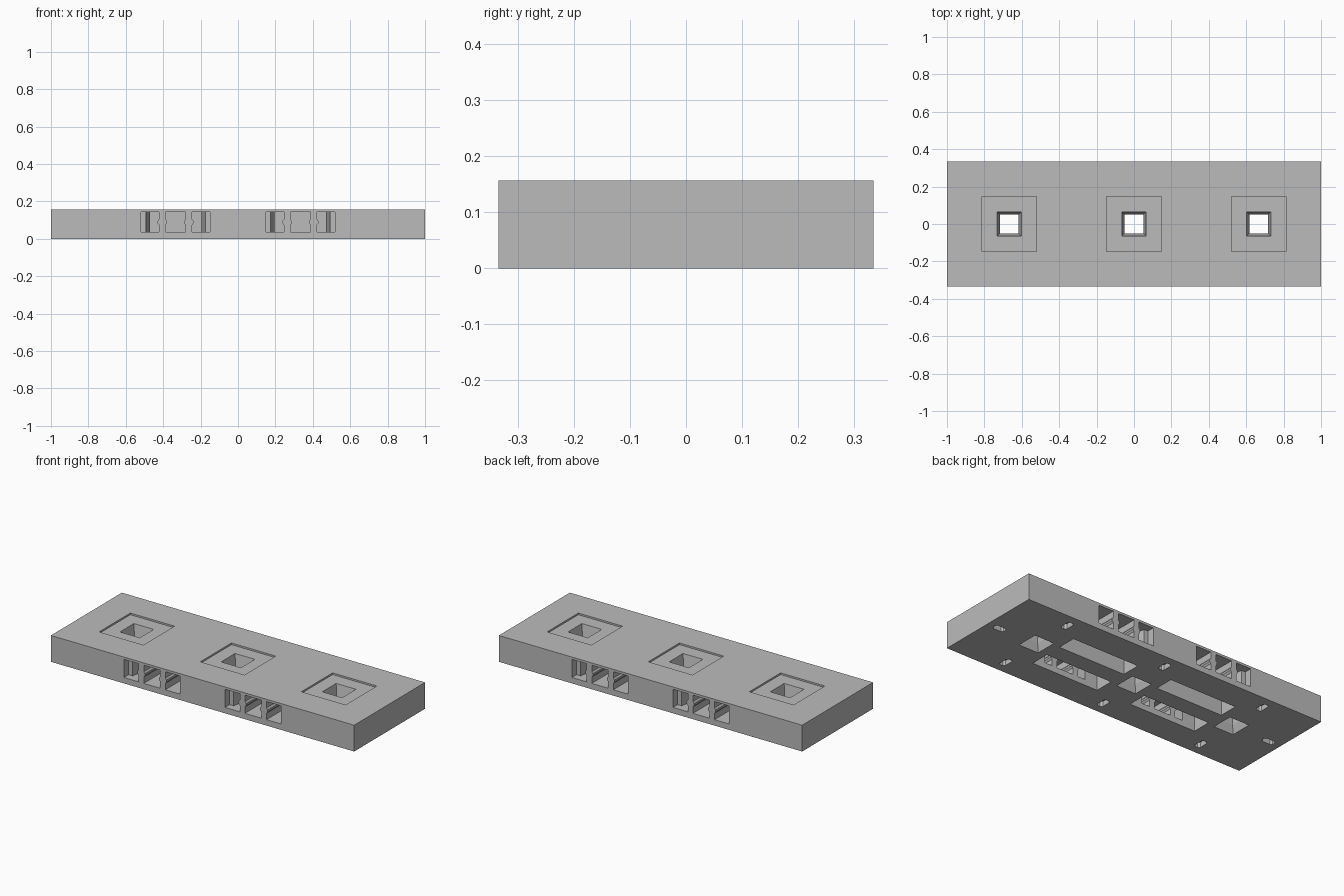
import bpy, bmesh
from mathutils import Vector

cube = bpy.data.objects.get("Cube")
if cube:
    bpy.data.objects.remove(cube, do_unlink=True)

HALF_L, HALF_W, HEIGHT = 1.0, 0.334, 0.157
PITCH = 0.667                      # spacing of the square sockets
LOW, HIGH = 0.035, 0.143           # window sill and head

grey = bpy.data.materials.new("plain grey")
grey.use_nodes = True
grey.diffuse_color = (0.5, 0.5, 0.5, 1)
grey.node_tree.nodes["Principled BSDF"].inputs["Base Color"].default_value = (0.5, 0.5, 0.5, 1)


def loft(name, rings):
    """Closed solid through rings that share one point count."""
    bm = bmesh.new()
    loops = [[bm.verts.new(p) for p in ring] for ring in rings]
    for a, b in zip(loops, loops[1:]):
        for i in range(len(a)):
            j = (i + 1) % len(a)
            bm.faces.new((a[i], a[j], b[j], b[i]))
    bm.faces.new(loops[0])
    bm.faces.new(loops[-1])
    bmesh.ops.recalc_face_normals(bm, faces=bm.faces)
    mesh = bpy.data.meshes.new(name)
    bm.to_mesh(mesh)
    bm.free()
    obj = bpy.data.objects.new(name, mesh)
    bpy.context.collection.objects.link(obj)
    return obj


def rect(cx, cy, hx, hy, z):
    return [(cx - hx, cy - hy, z), (cx + hx, cy - hy, z),
            (cx + hx, cy + hy, z), (cx - hx, cy + hy, z)]


def box(name, cx, cy, hx, hy, z0, z1):
    return loft(name, [rect(cx, cy, hx, hy, z0), rect(cx, cy, hx, hy, z1)])


block = box("block", 0, 0, HALF_L, HALF_W, 0, HEIGHT)
block.data.materials.append(grey)


def carve(cutter):
    """Subtract a cutter from the block and discard it."""
    cutter.data.materials.append(grey)
    cutter.hide_render = True
    mod = block.modifiers.new("carve", 'BOOLEAN')
    mod.operation = 'DIFFERENCE'
    mod.solver = 'EXACT'
    mod.object = cutter
    bpy.context.view_layer.objects.active = block
    bpy.ops.object.modifier_apply(modifier=mod.name)
    bpy.data.objects.remove(cutter, do_unlink=True)


def window_ring(x0, x1, y, wave0, wave1):
    """Upright window outline; sides next to a post bulge at mid height."""
    h = HIGH - LOW
    steps = [(0, 0), (0.35, 0), (0.45, 1), (0.55, 1), (0.65, 0), (1, 0)]
    side0 = [(x0 + wave0 * w, y, LOW + t * h) for t, w in steps]
    side1 = [(x1 - wave1 * w, y, LOW + t * h) for t, w in steps]
    return side0 + side1[::-1]


# Square sockets: shallow recess on top and a waisted through hole
for k in (-1, 0, 1):
    x = k * PITCH
    carve(box("recess", x, 0, 0.146, 0.147, 0.147, 0.2))
    carve(loft("hole", [rect(x, 0, s, s, z) for s, z in
                        ((0.068, -0.01), (0.05, 0.045), (0.05, 0.07), (0.068, 0.16))]))

# Underside chambers and the three windows that lead into each
B = 0.008
for sx in (-1, 1):
    cx = sx * PITCH / 2
    for sy in (-1, 1):
        carve(box("chamber", cx, sy * 0.109, 0.22, 0.057, -0.05, HIGH + 0.0007))
        front, step, back = sy * 0.36, sy * 0.29, sy * 0.155
        carve(loft("middle_window", [window_ring(cx - 0.054, cx + 0.054, y, B, B)
                                     for y in (front, back)]))
        for side in (-1, 1):
            rings = []
            for y, outer in ((front, 0.185), (step, 0.185), (step, 0.159), (back, 0.136)):
                near, far = cx + side * 0.088, cx + side * outer
                if side > 0:
                    rings.append(window_ring(near, far, y, B, 0))
                else:
                    rings.append(window_ring(far, near, y, 0, B))
            carve(loft("side_window", rings))


# Small chamfered slots around the underside
def peg_slot(x, y, hx, hy):
    c = 0.01

    def ring(z):
        return [(x - hx + c, y - hy, z), (x + hx - c, y - hy, z),
                (x + hx, y - hy + c, z), (x + hx, y + hy - c, z),
                (x + hx - c, y + hy, z), (x - hx + c, y + hy, z),
                (x - hx, y + hy - c, z), (x - hx, y - hy + c, z)]
    carve(loft("peg_slot", [ring(-0.02), ring(0.03)]))


for s in (-1, 1):
    peg_slot(s * 0.92, 0, 0.036, 0.019)
    for k in (-1, 0, 1):
        peg_slot(k * PITCH, s * 0.25, 0.019, 0.036)
